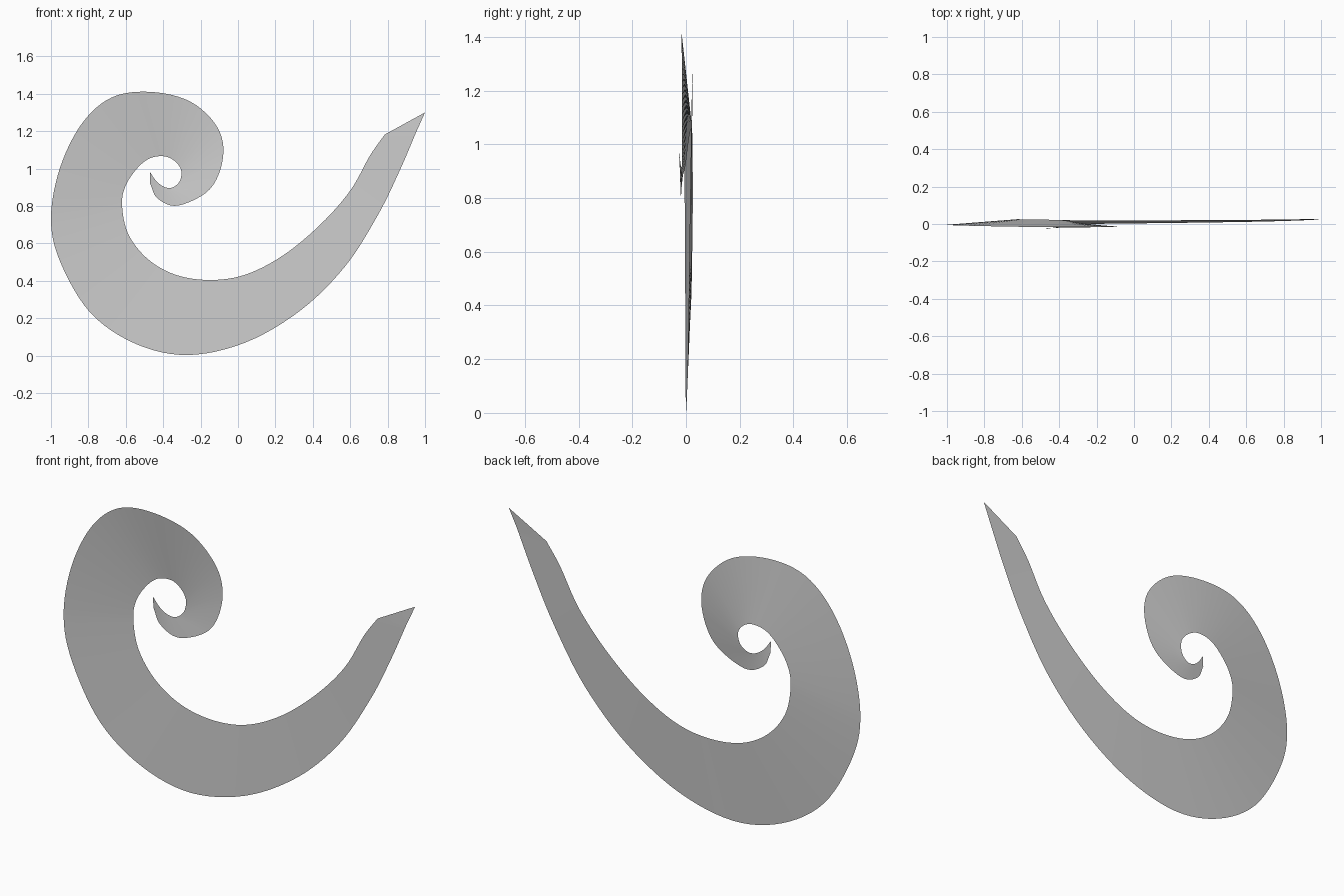
import bpy, bmesh
from mathutils import Vector

if "Cube" in bpy.data.objects:
    bpy.data.objects.remove(bpy.data.objects["Cube"])

# Matching (x, z) points along the outer and inner edges, from the pointed end to the curl
OUTER = [(.955, 1.2), (.865, .99), (.75, .755), (.575, .48), (.335, .242), (.04, .07),
         (-.27, .003), (-.55, .064), (-.79, .23), (-.95, .5), (-1, .73), (-.953, 1.0),
         (-.835, 1.24), (-.675, 1.38), (-.47, 1.41), (-.255, 1.358), (-.11, 1.22),
         (-.08, 1.06), (-.15, .89), (-.32, .802), (-.43, .84), (-.47, .92)]
INNER = [(.785, 1.182), (.706, 1.07), (.6, .882), (.44, .7), (.24, .535), (.04, .433),
         (-.15, .404), (-.337, .433), (-.487, .52), (-.588, .653), (-.62, .807), (-.6, .91),
         (-.54, 1.0), (-.475, 1.053), (-.4, 1.066), (-.342, 1.043), (-.305, .995),
         (-.31, .936), (-.347, .9), (-.39, .9), (-.434, .93), (-.47, .98)]
# Depth of each edge, keyed by point number
OUTER_Y = [(0, .022), (6, 0), (10, -.004), (14, -.017), (17, -.014), (21, -.023)]
INNER_Y = [(0, .024), (6, .018), (10, .026), (14, .022), (17, 0), (21, -.027)]
STEPS = 6


def depth(keys, t):
    for (a, ya), (b, yb) in zip(keys, keys[1:]):
        if t <= b:
            return ya + (yb - ya) * (t - a) / (b - a)
    return keys[-1][1]


def smooth_edge(points, keys):
    """Spline through the points, with depth added."""
    p = [Vector(q) for q in points]
    p = [2 * p[0] - p[1]] + p + [2 * p[-1] - p[-2]]
    result = []
    last = len(points) - 1
    for n in range(last * STEPS + 1):
        i = min(n // STEPS, last - 1)
        t = n / STEPS - i
        a, b, c, d = p[i:i + 4]
        q = (2 * b + (c - a) * t + (2 * a - 5 * b + 4 * c - d) * t ** 2
             + (3 * b - a - 3 * c + d) * t ** 3) / 2
        result.append((q.x, depth(keys, n / STEPS), q.y))
    return result


# Curled ribbon: one thin sheet bridging the two edges
bm = bmesh.new()
outer = [bm.verts.new(v) for v in smooth_edge(OUTER, OUTER_Y)]
inner = [bm.verts.new(v) for v in smooth_edge(INNER, INNER_Y)]
for i in range(len(outer) - 1):
    bm.faces.new((outer[i], inner[i], inner[i + 1], outer[i + 1]))

# Pointed end
tip = bm.verts.new((1, .027, 1.3))
bm.faces.new((tip, inner[0], outer[0]))

bmesh.ops.recalc_face_normals(bm, faces=bm.faces[:])
if sum(f.normal.y * f.calc_area() for f in bm.faces) > 0:
    bmesh.ops.reverse_faces(bm, faces=bm.faces[:])
for f in bm.faces:
    f.smooth = True
mesh = bpy.data.meshes.new("curled_ribbon")
bm.to_mesh(mesh)
bm.free()
bpy.context.collection.objects.link(bpy.data.objects.new("curled_ribbon", mesh))
